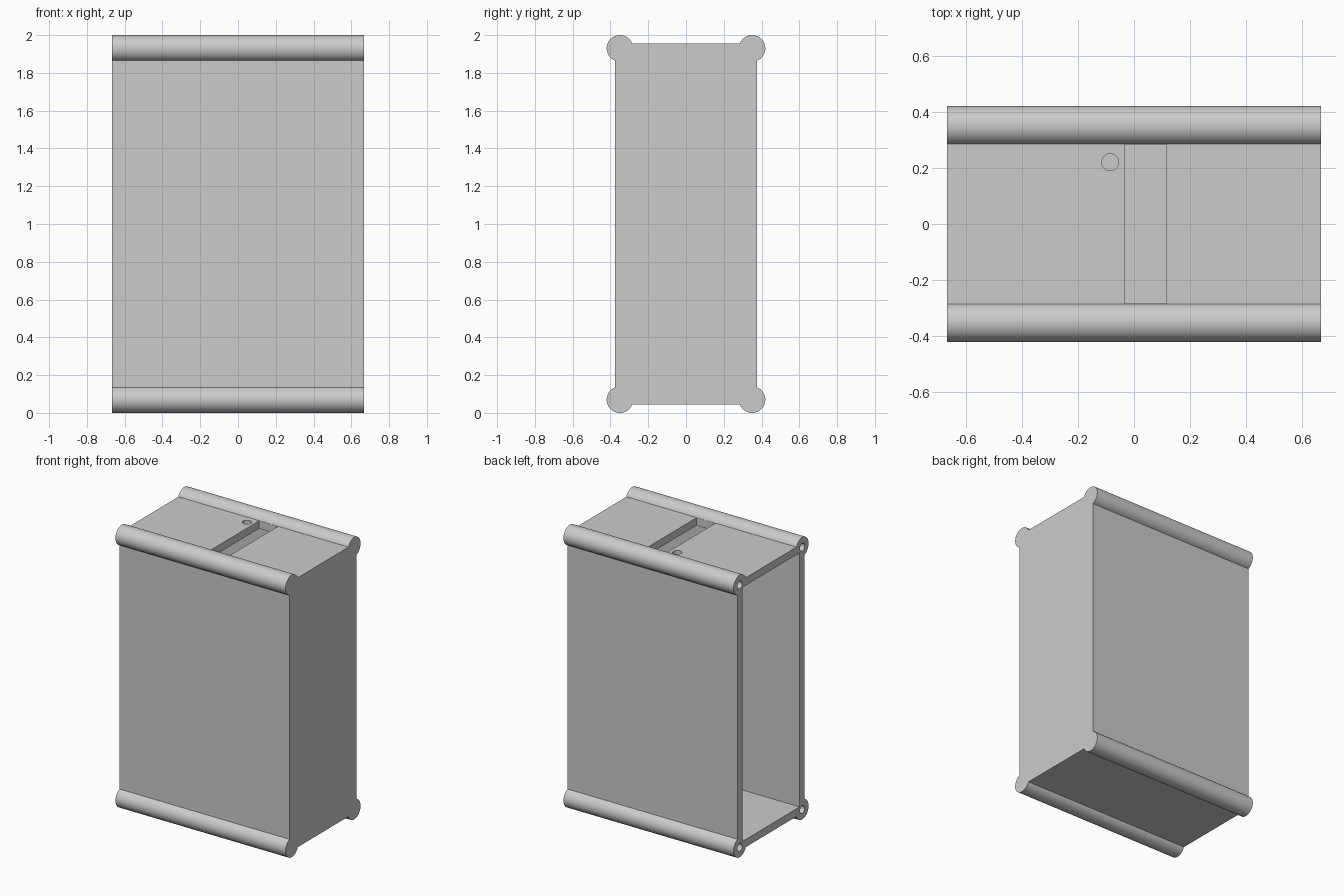
import bpy, bmesh, math
from mathutils import Matrix

if "Cube" in bpy.data.objects:
    bpy.data.objects.remove(bpy.data.objects["Cube"], do_unlink=True)

HALF_X = 0.667               # half length of the extrusion
CORNER_Y, CORNER_Z = 0.35, 0.93   # corner tube centres, measured from the middle
TUBE_R, WALL_OUT = 0.07, 0.025    # tube radius, wall face beyond tube centre
INNER_Y, INNER_Z = 0.32, 0.90     # half size of the cavity
CAP_X = 0.61                 # inside face of the closed end

grey = bpy.data.materials.new("light grey")
grey.use_nodes = True
colour = (0.6, 0.6, 0.6, 1)
grey.diffuse_color = colour
grey.node_tree.nodes["Principled BSDF"].inputs["Base Color"].default_value = colour


def make_object(name, bm):
    bmesh.ops.recalc_face_normals(bm, faces=bm.faces)
    mesh = bpy.data.meshes.new(name)
    bm.to_mesh(mesh)
    bm.free()
    mesh.materials.append(grey)
    obj = bpy.data.objects.new(name, mesh)
    bpy.context.collection.objects.link(obj)
    return obj


def box_cutter(name, low, high):
    bm = bmesh.new()
    bmesh.ops.create_cube(bm, size=1)
    for v in bm.verts:
        v.co = [a + (b - a) * (c + 0.5) for a, b, c in zip(low, high, v.co)]
    return make_object(name, bm)


def round_cutter(name, radius, depth, centre, along_x):
    bm = bmesh.new()
    turn = Matrix.Rotation(math.pi / 2 if along_x else 0, 4, "Y")
    bmesh.ops.create_cone(bm, cap_ends=True, segments=32, radius1=radius,
                          radius2=radius, depth=depth,
                          matrix=Matrix.Translation(centre) @ turn)
    return make_object(name, bm)


# Outer profile: four walls with a round tube bulging at every corner
reach = math.acos(WALL_OUT / TUBE_R)
sweep = math.pi / 2 + 2 * reach
steps = 40
profile = []
for quarter, (sy, sz) in enumerate([(1, 1), (-1, 1), (-1, -1), (1, -1)]):
    for i in range(steps + 1):
        a = quarter * math.pi / 2 - reach + sweep * i / steps
        profile.append((sy * CORNER_Y + TUBE_R * math.cos(a),
                        1 + sz * CORNER_Z + TUBE_R * math.sin(a)))

bm = bmesh.new()
end = bm.faces.new([bm.verts.new((-HALF_X, y, z)) for y, z in profile])
grown = bmesh.ops.extrude_face_region(bm, geom=[end], use_keep_orig=True)
moved = [g for g in grown["geom"] if isinstance(g, bmesh.types.BMVert)]
bmesh.ops.translate(bm, verts=moved, vec=(2 * HALF_X, 0, 0))
housing = make_object("housing", bm)

# Cavity open at one end, slot and small hole through the top
cutters = [
    box_cutter("cavity_cutter", (-0.8, -INNER_Y, 1 - INNER_Z),
               (CAP_X, INNER_Y, 1 + INNER_Z)),
    box_cutter("slot_cutter", (-0.032, -0.283, 1.8), (0.115, 0.283, 2.1)),
    round_cutter("hole_cutter", 0.03, 0.3, (-0.085, 0.22, 1.95), False),
]
# Screw holes in the corner tubes
for sy in (-1, 1):
    for sz in (-1, 1):
        cutters.append(round_cutter(
            "screw_cutter", 0.027, CAP_X + 0.8,
            ((CAP_X - 0.8) / 2, sy * CORNER_Y, 1 + sz * CORNER_Z), True))

bpy.ops.object.select_all(action="DESELECT")
housing.select_set(True)
bpy.context.view_layer.objects.active = housing
for cutter in cutters:
    cutter.hide_render = True
    mod = housing.modifiers.new(cutter.name, "BOOLEAN")
    mod.operation, mod.solver, mod.object = "DIFFERENCE", "EXACT", cutter
    bpy.ops.object.modifier_apply(modifier=mod.name)
for cutter in cutters:
    bpy.data.objects.remove(cutter, do_unlink=True)

bpy.ops.object.shade_smooth_by_angle(angle=math.radians(30))
